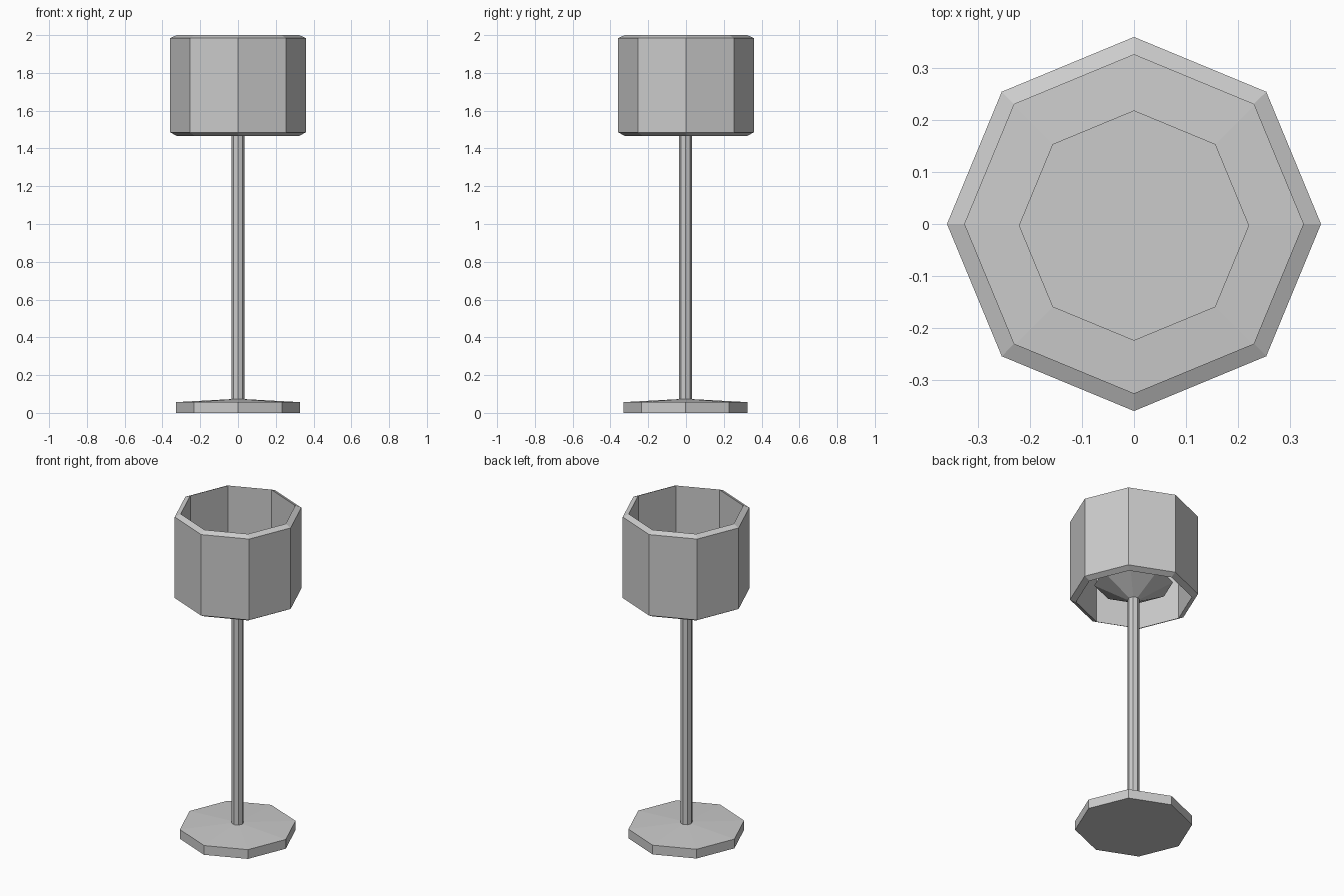
import bpy, bmesh
from math import cos, sin, pi

if "Cube" in bpy.data.objects:
    bpy.data.objects.remove(bpy.data.objects["Cube"])

SIDES = 8


def lathe(name, profile, closed=False, y=0.0):
    """Sweep an (r, z) profile round the z axis as a flat-faced octagon."""
    bm = bmesh.new()
    rings = [[bm.verts.new((r * cos(2 * pi * i / SIDES),
                            y + r * sin(2 * pi * i / SIDES), z))
              for i in range(SIDES)] for r, z in profile]
    pairs = list(zip(rings, rings[1:]))
    if closed:
        pairs.append((rings[-1], rings[0]))
    else:
        bm.faces.new(rings[0])
        bm.faces.new(rings[-1])
    for a, b in pairs:
        for i in range(SIDES):
            j = (i + 1) % SIDES
            bm.faces.new((a[i], a[j], b[j], b[i]))
    bmesh.ops.recalc_face_normals(bm, faces=bm.faces)
    mesh = bpy.data.meshes.new(name)
    bm.to_mesh(mesh)
    bm.free()
    obj = bpy.data.objects.new(name, mesh)
    bpy.context.collection.objects.link(obj)
    return obj


# Foot, pole and flared bulb holder, one continuous turned piece
lathe("stand", [(0.328, 0.0), (0.328, 0.057), (0.034, 0.073),
                (0.034, 1.467), (0.221, 1.57)], y=-0.003)

# Open shade with wall thickness and sloping rims
lathe("shade", [(0.325, 1.467), (0.359, 1.485), (0.359, 1.984),
                (0.325, 2.0)], closed=True)
